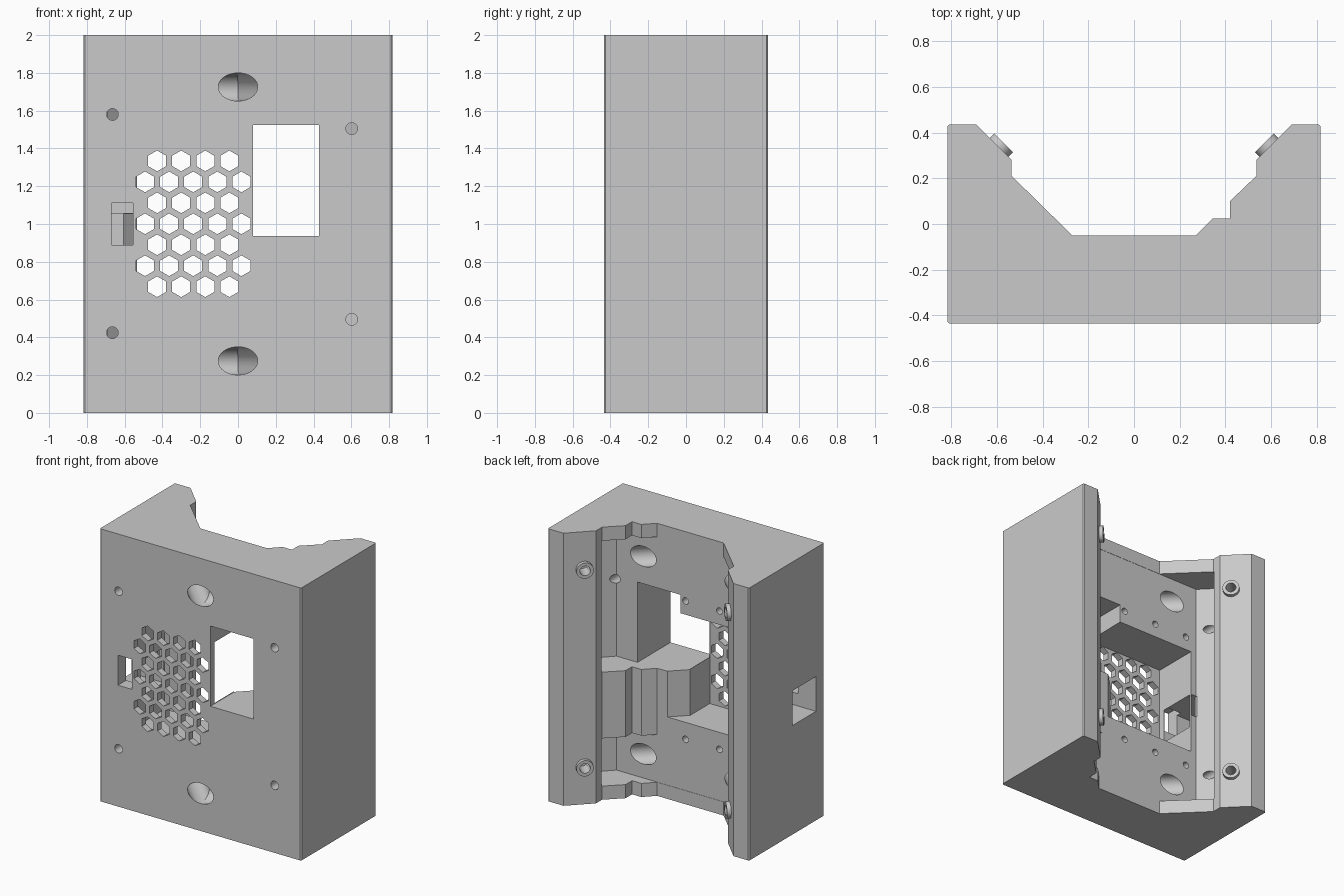
import bpy, bmesh, math
from mathutils import Vector

cube = bpy.data.objects.get("Cube")
if cube:
    bpy.data.objects.remove(cube, do_unlink=True)

grey = bpy.data.materials.new("plain_grey")
grey.use_nodes = True
COLOR = (0.59, 0.59, 0.59, 1)
grey.diffuse_color = COLOR
grey.node_tree.nodes["Principled BSDF"].inputs["Base Color"].default_value = COLOR


def prism(name, pts, lo, hi, axis="z"):
    """Extrude a closed outline between lo and hi along z (xy points) or y (xz points)."""
    place = (lambda a, b, h: (a, b, h)) if axis == "z" else (lambda a, b, h: (a, h, b))
    bm = bmesh.new()
    face = bm.faces.new([bm.verts.new(place(a, b, lo)) for a, b in pts])
    moved = bmesh.ops.extrude_face_region(bm, geom=[face])["geom"]
    bmesh.ops.translate(bm, verts=[v for v in moved if isinstance(v, bmesh.types.BMVert)],
                        vec=place(0, 0, hi - lo))
    bmesh.ops.recalc_face_normals(bm, faces=bm.faces)
    mesh = bpy.data.meshes.new(name)
    bm.to_mesh(mesh)
    bm.free()
    mesh.materials.append(grey)
    obj = bpy.data.objects.new(name, mesh)
    bpy.context.collection.objects.link(obj)
    return obj


def rect(a0, a1, b0, b1):
    return [(a0, b0), (a1, b0), (a1, b1), (a0, b1)]


def ngon(a, b, r, n, start=0.0):
    return [(a + r * math.cos(start + math.tau * i / n),
             b + r * math.sin(start + math.tau * i / n)) for i in range(n)]


def rod(name, p, q, r, n=40):
    """Cylinder between two points."""
    p, q = Vector(p), Vector(q)
    obj = prism(name, ngon(0, 0, r, n), 0, (q - p).length)
    turn = (q - p).to_track_quat("Z", "Y").to_matrix().to_4x4()
    turn.translation = p
    obj.data.transform(turn)
    return obj


def combine(target, tool, operation="DIFFERENCE"):
    tool.hide_render = True
    mod = target.modifiers.new("cut", "BOOLEAN")
    mod.operation, mod.solver, mod.object = operation, "EXACT", tool
    bpy.context.view_layer.objects.active = target
    bpy.ops.object.modifier_apply(modifier=mod.name)
    bpy.data.objects.remove(tool, do_unlink=True)


# Main block: one outline with an open trapezoid back
outline = [(-0.817, -0.427), (-0.809, -0.435), (0.809, -0.435), (0.817, -0.427),
           (0.817, 0.427), (0.809, 0.435), (0.69, 0.435), (0.535, 0.28), (0.535, 0.21),
           (0.42, 0.10), (0.42, 0.025), (0.345, 0.025), (0.27, -0.05),
           (-0.27, -0.05), (-0.535, 0.21), (-0.535, 0.28), (-0.69, 0.435),
           (-0.809, 0.435), (-0.817, 0.427)]
body = prism("mount_block", outline, 0, 2)

# Crossing diagonal bores, a hair apart in size so that their walls never coincide
for z in (0.275, 1.725):
    for s, r in ((-1, 0.073), (1, 0.0737)):
        combine(body, rod("diagonal_bore", (-0.12 * s, -0.555, z + 0.0011 * s),
                          (0.66 * s, 0.225, z + 0.0011 * s), r))

# Undercut cavity between the end caps, leaving a rib on the left side
FLOOR = -0.052
combine(body, prism("cavity", [(-0.5, 0.25), (-0.7, 0.05), (-0.6, FLOOR), (0.23, FLOOR),
                               (0.23, 0.25)], 0.1, 1.9))
for lo, hi in ((0.1, 0.45), (0.936, 1.9)):
    combine(body, prism("cavity_left", [(0.5, 0.25), (0.7, 0.05), (0.6, FLOOR),
                                        (0.2, FLOOR), (0.2, 0.25)], lo, hi))

# Deep pocket behind the grille, with a chamfered wall
combine(body, prism("pocket", [(-0.555, 0), (-0.555, -0.387), (0.078, -0.387),
                               (0.078, -0.16), (0.188, FLOOR), (0.188, 0)], 0.6, 1.39))

# Display window through the front, open to the pocket beside it
combine(body, prism("window", rect(0.08, 0.43, 0.936, 1.525), -0.5, 0.02, "y"))
combine(body, prism("window_gap", rect(0.05, 0.12, 0.94, 1.388), -0.386, 0.01, "y"))

# Honeycomb grille
PITCH = 0.1275
for row in range(7):
    count = 4 + row % 2
    for i in range(count):
        x = -0.237 + (i - (count - 1) / 2) * PITCH
        z = 1.334 - row * 0.111
        combine(body, prism("grille_hole", ngon(x, z, 0.055, 6, math.pi / 6),
                            -0.5, -0.3, "y"))

# Side opening and the front slot that meets it
combine(body, prism("side_opening", rect(-0.9, -0.5, -0.34, -0.07), 0.8, 1.055))
combine(body, prism("slot", rect(-0.67, -0.557, 0.89, 1.11), -0.5, -0.3, "y"))
combine(body, prism("slot_deep", rect(-0.605, -0.557, 0.89, 1.054), -0.5, 0.05, "y"))

# Small screw holes through the front
for x, z in ((-0.665, 1.58), (-0.665, 0.425), (0.602, 1.505), (0.602, 0.495)):
    combine(body, rod("screw_hole", (x, -0.5, z), (x, 0.06, z), 0.031, 24))

# Blind pilot holes in the cavity floor
for x in (0.04, -0.235, -0.51):
    for z in (0.475, 1.49):
        combine(body, rod("pilot_hole", (x, -0.2, z), (x, 0.03, z), 0.024, 24))

# Hollow bosses on the slanted back faces
for z in (0.275, 1.725):
    for s in (-1, 1):
        combine(body, rod("boss", (0.61 * s, 0.315, z), (0.57 * s, 0.355, z), 0.058), "UNION")
        combine(body, rod("boss_hole", (0.65 * s, 0.275, z), (0.54 * s, 0.385, z), 0.035))

bpy.ops.object.select_all(action="DESELECT")
body.select_set(True)
bpy.context.view_layer.objects.active = body
bpy.ops.object.shade_smooth_by_angle(angle=math.radians(25))
